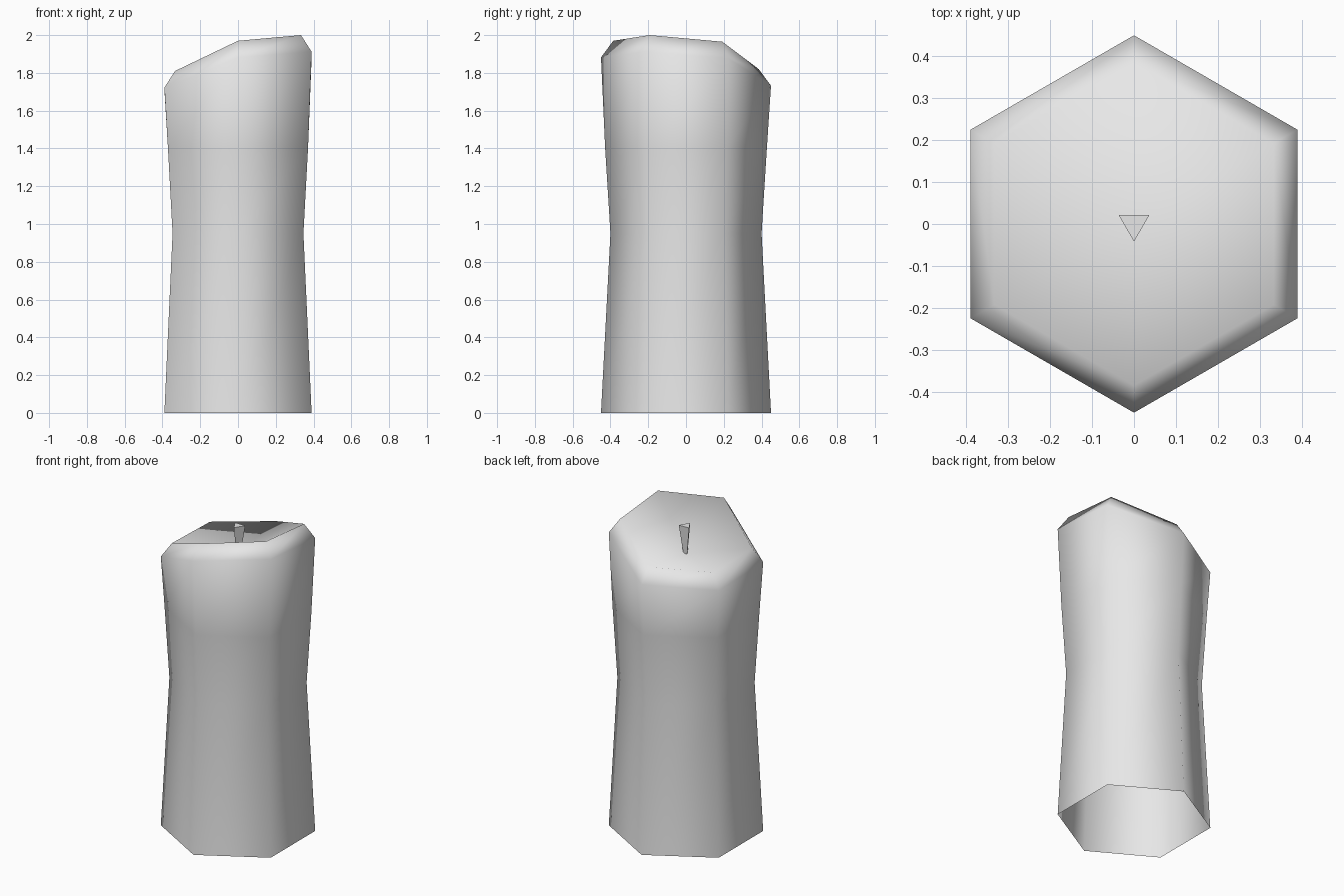
import bpy, bmesh
from math import sin, cos, radians

cube = bpy.data.objects.get("Cube")
if cube:
    bpy.data.objects.remove(cube, do_unlink=True)

wax = bpy.data.materials.new("pale_grey")
wax.use_nodes = True
colour = (0.8, 0.8, 0.8, 1)
wax.diffuse_color = colour
wax.node_tree.nodes["Principled BSDF"].inputs["Base Color"].default_value = colour


def ring(bm, sides, radius, heights):
    """Ring of vertices starting at the front, counter-clockwise from above."""
    step = 360 / sides
    return [bm.verts.new((radius * cos(radians(i * step - 90)),
                          radius * sin(radians(i * step - 90)), z))
            for i, z in enumerate(heights)]


def bridge(bm, low, high):
    n = len(low)
    for i in range(n):
        j = (i + 1) % n
        bm.faces.new((low[i], low[j], high[j], high[i]))


def finish(bm, name, smooth):
    mesh = bpy.data.meshes.new(name)
    for face in bm.faces:
        face.smooth = smooth
    bm.normal_update()
    bm.to_mesh(mesh)
    bm.free()
    mesh.materials.append(wax)
    obj = bpy.data.objects.new(name, mesh)
    bpy.context.collection.objects.link(obj)
    return obj


# Candle body: waisted hexagonal shell, open below, with an uneven melted rim
rim = [1.97, 2.0, 1.965, 1.82, 1.80, 1.81]
bm = bmesh.new()
rings = [ring(bm, 6, r, [z] * 6) for r, z in ((0.45, 0), (0.40, 0.95), (0.428, 1.4))]
rings.append(ring(bm, 6, 0.45, [z - 0.088 for z in rim]))
rings.append(ring(bm, 6, 0.385, rim))
for low, high in zip(rings, rings[1:]):
    bridge(bm, low, high)

# Sunken top
centre = bm.verts.new((0, 0, 1.76))
top = rings[-1]
for i in range(6):
    bm.faces.new((top[i], top[(i + 1) % 6], centre))
finish(bm, "candle_body", True)

# Wick: three-sided, widening upward
bm = bmesh.new()
base = ring(bm, 3, 0.014, [1.75] * 3)
tip = ring(bm, 3, 0.042, [1.94] * 3)
bridge(bm, base, tip)
bm.faces.new(tip)
bm.faces.new(base[::-1])
finish(bm, "wick", False)
